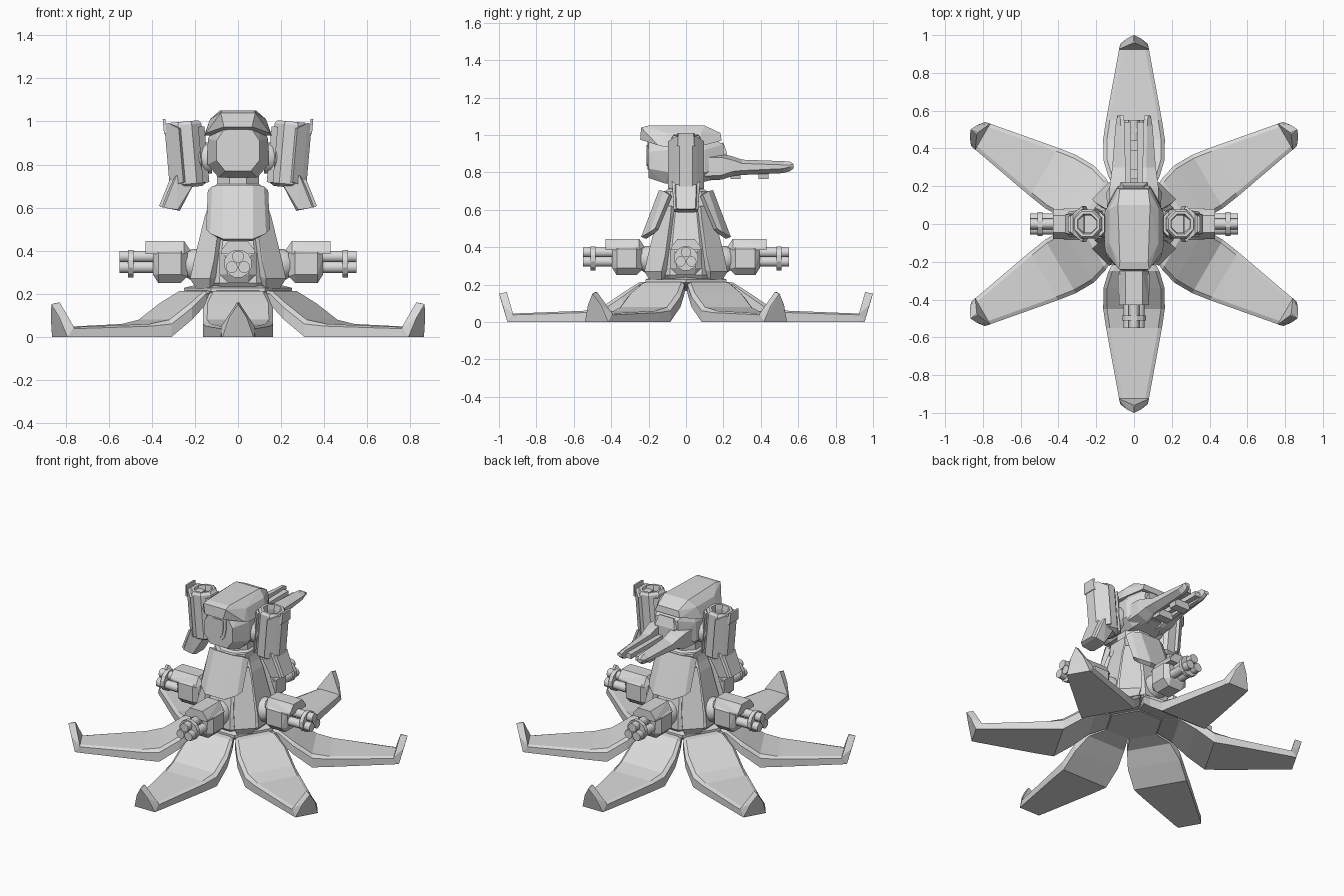
import bpy, bmesh, math
from mathutils import Matrix, Vector

GREY = bpy.data.materials.new("plain_grey")
GREY.diffuse_color = (0.7, 0.7, 0.7, 1)


def rot(deg, axis='Z'):
    return Matrix.Rotation(math.radians(deg), 4, axis)


def finish(name, bm, mat=None):
    if mat:
        bm.transform(mat)
    bmesh.ops.recalc_face_normals(bm, faces=bm.faces[:])
    me = bpy.data.meshes.new(name)
    bm.to_mesh(me)
    bm.free()
    me.materials.append(GREY)
    ob = bpy.data.objects.new(name, me)
    bpy.context.collection.objects.link(ob)
    return ob


def hull(name, pts, mat=None, sym=None):
    """Convex solid; sym mirrors the points over the given axis index."""
    pts = [Vector(p) for p in pts]
    if sym is not None:
        for p in pts[:]:
            q = p.copy()
            q[sym] = -q[sym]
            pts.append(q)
    bm = bmesh.new()
    for p in pts:
        bm.verts.new(p)
    bmesh.ops.remove_doubles(bm, verts=bm.verts[:], dist=1e-5)
    bmesh.ops.convex_hull(bm, input=bm.verts[:])
    bmesh.ops.delete(bm, geom=[v for v in bm.verts if not v.link_faces], context='VERTS')
    bmesh.ops.dissolve_limit(bm, angle_limit=0.02, verts=bm.verts[:], edges=bm.edges[:])
    return finish(name, bm, mat)


def loft(name, rings, mat=None):
    """Skin a list of equally long closed rings and cap both ends."""
    bm = bmesh.new()
    vs = [[bm.verts.new(p) for p in r] for r in rings]
    n = len(rings[0])
    for a, b in zip(vs, vs[1:]):
        for i in range(n):
            j = (i + 1) % n
            bm.faces.new((a[i], a[j], b[j], b[i]))
    bm.faces.new(vs[0])
    bm.faces.new(vs[-1])
    return finish(name, bm, mat)


def lathe(name, prof, n, mat=None, smooth=False):
    """Turned solid around z from (radius, z) pairs, flats facing the axes."""
    rings = [[(r * math.cos((i + .5) * math.tau / n), r * math.sin((i + .5) * math.tau / n), z)
              for i in range(n)] for r, z in prof]
    ob = loft(name, rings, mat)
    if smooth:
        for p in ob.data.polygons:
            p.use_smooth = len(p.vertices) == 4
    return ob


def place(x, y, z):
    return Matrix.Translation((x, y, z))


ALONG_X = rot(90, 'Y')
FLIP_X = Matrix.Diagonal((-1, 1, 1, 1))
FLIP_Y = Matrix.Diagonal((1, -1, 1, 1))

# six splayed legs: (radius, half width, bottom, rim, crown)
LEG = [(.15, .08, .17, .21, .22), (.25, .135, .15, .20, .212), (.34, .162, .08, .135, .155),
       (.45, .163, 0, .06, .08), (.55, .148, 0, .05, .06), (.93, .078, 0, .038, .045)]
for k in range(6):
    m = rot(30 + 60 * k)
    rings = [[(r, -w, b), (r, w, b), (r, w, e), (r, w - .02, c), (r, -w + .02, c), (r, -w, e)]
             for r, w, b, e, c in LEG]
    loft("leg", rings, m)
    hull("claw", [(.915, .08, 0), (.955, .072, 0), (.925, .08, .045), (.98, .04, .09),
                  (.958, .005, .16), (1.0, 0, .152)], m, sym=1)

# hub and torso
lathe("hub", [(.17, .165), (.21, .2), (.25, .21), (.25, .228), (.2, .24)], 6, rot(30))
lathe("torso", [(.19, .21), (.225, .25), (.215, .33), (.15, .58), (.13, .63), (.11, .7)], 8)
lathe("neck", [(.12, .62), (.12, .70), (.105, .71), (.105, .80)], 8)

# diagonal skirt plates
for a in (45, 135, 225, 315):
    hull("skirt_plate", [(.15, .04, .62), (.168, .05, .56), (.222, .065, .36), (.25, .065, .27),
                         (.23, .045, .225), (.12, .05, .3), (.1, .04, .6)], rot(a), sym=1)

# front and back chest plates, bent around the torso
for m in (Matrix(), FLIP_Y):
    bm = bmesh.new()
    top = [(-.14, -.09, .68), (-.12, -.12, .70), (-.07, -.145, .705),
           (.07, -.145, .705), (.12, -.12, .70), (.14, -.09, .68)]
    low = [(-.148, -.165, .50), (-.13, -.195, .48), (-.07, -.24, .455),
           (.07, -.24, .455), (.13, -.195, .48), (.148, -.165, .50)]
    t, l = [[bm.verts.new(p) for p in row] for row in (top, low)]
    for i in range(5):
        bm.faces.new((t[i], l[i], l[i + 1], t[i + 1]))
    ob = finish("chest_plate", bm, m)
    so = ob.modifiers.new("thickness", 'SOLIDIFY')
    so.thickness = .03
    so.offset = -1
hull("chest_core", [(x, y * s, z) for s in (1, -1) for x, y, z in
                    ((.11, .08, .7), (.11, .12, .52), (.06, .13, .7), (.06, .19, .5))], sym=0)

# four hip guns with triple barrels
for k in range(4):
    m = rot(90 * k)
    lathe("hip_joint", [(.075, .17), (.075, .215), (.055, .25)], 12, m @ place(0, 0, .335) @ ALONG_X, True)
    hull("gun_housing", [(.235, .05, .28), (.235, .05, .39), (.265, .045, .25), (.265, .085, .29),
                         (.265, .085, .39), (.265, .05, .42), (.37, .045, .25), (.37, .085, .29),
                         (.37, .085, .39), (.37, .05, .42), (.395, .05, .29), (.395, .06, .38)], m, sym=1)
    hull("gun_cover", [(.22, .035, .40), (.25, .045, .445), (.25, .08, .385), (.43, .045, .445),
                       (.43, .08, .40), (.43, .08, .385)], m, sym=1)
    for j in range(3):
        a = math.radians(90 + 120 * j)
        lathe("gun_barrel", [(.028, .37), (.028, .55)], 10,
              m @ place(0, .033 * math.cos(a), .34 + .033 * math.sin(a)) @ ALONG_X, True)
    lathe("barrel_band", [(.066, .485), (.066, .51)], 12, m @ place(0, 0, .34) @ ALONG_X)

# head: faceted shell with a raised eye
hull("head", [(.06, -.2, .77), (.10, -.2, .82), (.10, -.2, .91), (.06, -.2, .97), (.09, -.11, .74),
              (.142, -.09, .80), (.14, -.09, .92), (.1, -.09, 1.0), (.09, .1, .75), (.142, .1, .80),
              (.14, .1, .92), (.1, .1, 1.0), (.06, .2, .78), (.09, .2, .84), (.08, .2, .95)], sym=0)
for r, h, d in ((.058, .075, .206), (.04, .057, .211)):
    hull("eye", [(s * r * w, y, .89 + h * v) for y in (-.19, -d) for s in (1, -1)
                 for w, v in ((.45, -1), (.8, -.7), (1, 0), (1, .9), (.8, 1))])

# hood over the head
hull("hood", [(.075, -.2, 1.05), (.08, -.24, 1.04), (.065, -.245, .975), (.06, -.2, .965),
              (.085, .1, 1.05), (.13, -.1, 1.01), (.13, .08, 1.01), (.157, -.11, .935),
              (.15, -.15, .945), (.157, .06, .935), (.075, .185, 1.01), (.09, .19, .97), (.1, .15, .96)], sym=0)

# twin rear rails, stepped down towards the tip: (y, inner, outer, bottom, top)
RAIL = [(.1, .04, .13, .76, .90), (.19, .04, .13, .765, .90), (.25, .045, .122, .785, .885),
        (.30, .045, .115, .79, .868), (.52, .05, .098, .80, .86), (.555, .052, .092, .81, .858),
        (.575, .056, .088, .825, .845)]
for m in (Matrix(), FLIP_X):
    loft("rear_rail", [[(i, y, b), (i + .02, y, b - .004), (o, y, b + .02), (o, y, t - .02),
                        (i + .02, y, t), (i, y, t)] for y, i, o, b, t in RAIL], m)
    hull("rail_liner", [(x, y, z) for x in (.015, .055) for y in (.15, .54) for z in (.81, .84)], m)
for y in (.265, .415):
    hull("rail_clamp", [(.05, y - .027, .765), (.05, y + .027, .765),
                        (.06, y - .027, .81), (.06, y + .027, .81)], sym=0)
hull("rail_mount", [(.08, .1, .76), (.1, .1, .92), (.06, .22, .79), (.07, .22, .9), (.05, .2, .96)], sym=0)

# shoulder launchers, open at the top, leaning outward
for f in (Matrix(), FLIP_X):
    m = f @ place(.235, 0, .85) @ rot(5, 'Y')
    lathe("shoulder_joint", [(.075, .12), (.075, .16), (.05, .19)], 12, f @ place(0, 0, .83) @ ALONG_X, True)
    lathe("launcher_tube", [(.06, -.155), (.083, -.14), (.083, .135), (.072, .15), (.056, .15),
                            (.05, .12), (.05, .08)], 8, m)
    # outer armour panel and its upright corner fins
    hull("launcher_panel", [(.03, .095, -.13), (.03, .095, .12), (.075, .055, -.14), (.075, .055, .15),
                            (.095, .035, -.13), (.095, .035, .145), (.02, .075, -.13), (.02, .075, .12)],
         m, sym=1)
    hull("panel_fin", [(.088, .05, .1), (.1, .045, .1), (.088, .045, .17), (.1, .04, .17)], m, sym=1)
    hull("launcher_rib", [(-.09, .04, -.14), (-.09, .04, .12), (-.06, .07, -.14), (-.06, .07, .12)], m, sym=1)
    # flared lower flap
    hull("launcher_flap", [(.215, .04, .71), (.20, .06, .72), (.285, .075, .75), (.30, .045, .74),
                           (.27, .04, .585), (.28, .065, .59), (.345, .065, .60), (.362, .04, .605)],
         f, sym=1)
    hull("flap_edge", [(.35, .055, .60), (.366, .05, .608), (.30, .06, .73), (.315, .055, .735)], f, sym=1)
